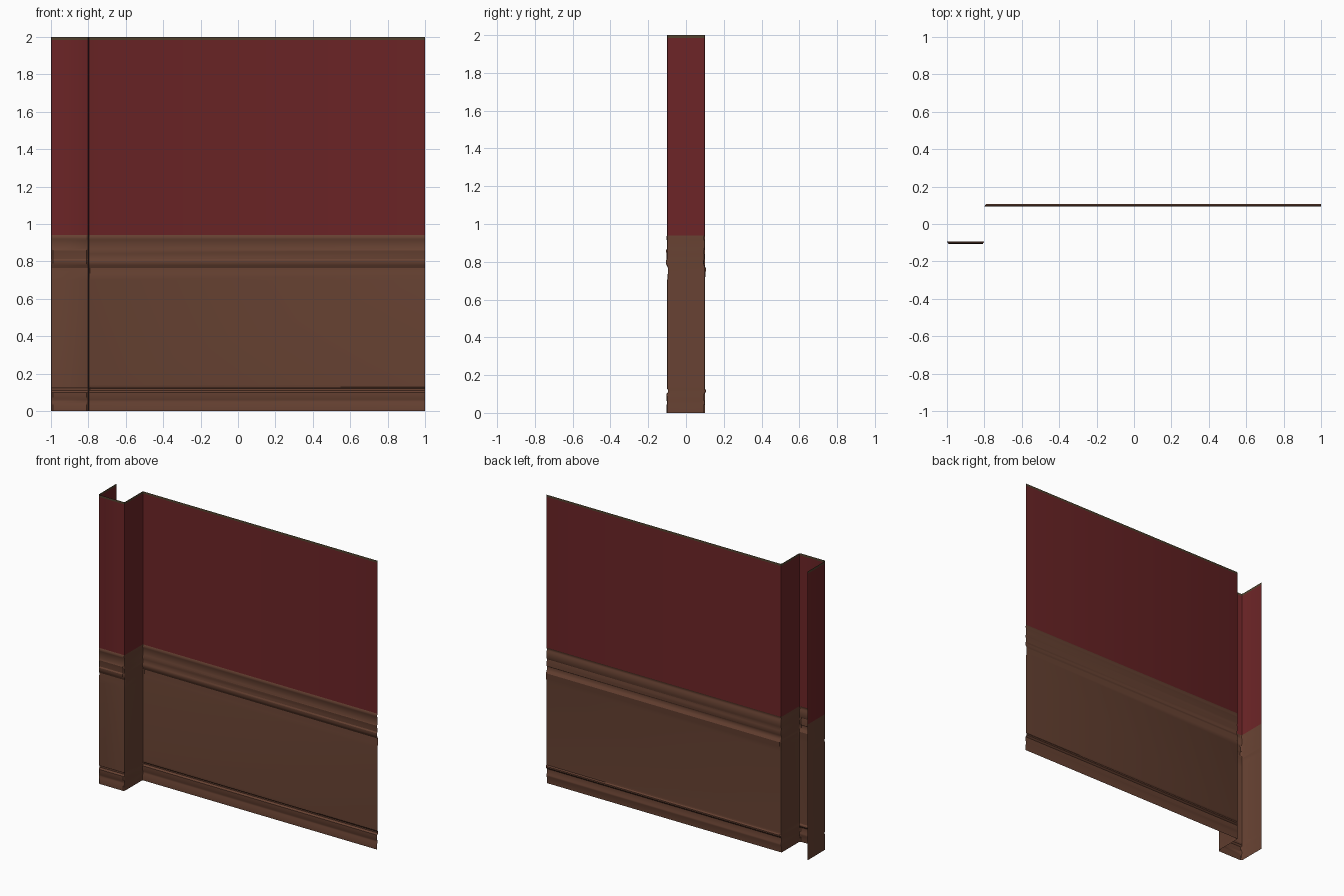
import bpy, bmesh

if "Cube" in bpy.data.objects:
    bpy.data.objects.remove(bpy.data.objects["Cube"])


def material(name, rgb):
    m = bpy.data.materials.new(name)
    m.diffuse_color = (*rgb, 1)
    m.use_nodes = True
    m.node_tree.nodes["Principled BSDF"].inputs["Base Color"].default_value = m.diffuse_color
    return m


red = material("dark red paint", (0.148, 0.0178, 0.0195))
wood = material("brown wood", (0.135, 0.054, 0.032))
trim = material("olive trim", (0.085, 0.052, 0.026))

# Plan of the folded sheet: x, y, and how strongly the moulding shows there
R = 0.01
PLAN = [
    (-1, 0.1, 0), (-1, -0.1 + R, 0), (-1 + 0.3 * R, -0.1 + 0.3 * R, 0.4),   # left return
    (-1 + R, -0.1, 1), (-0.8 - R, -0.1, 1),                                # pilaster front
    (-0.8 - 0.3 * R, -0.1 + 0.3 * R, 0.4), (-0.8, -0.1 + R, 0),            # outer corner
    (-0.8, 0.1 - R, 0), (-0.8 + 0.3 * R, 0.1 - 0.3 * R, 0.4),              # inner corner
    (-0.8 + R, 0.1, 1), (1, 0.1, 1),                                       # main wall
]


def sheet(name, profile, mat, front_trim=None):
    """Sweep a (height, projection) profile along the plan."""
    bm = bmesh.new()
    rows = [[bm.verts.new((x, y - d * w, z)) for x, y, w in PLAN] for z, d in profile]
    for lo, hi in zip(rows, rows[1:]):
        for i in range(len(PLAN) - 1):
            f = bm.faces.new((lo[i], lo[i + 1], hi[i + 1], hi[i]))
            f.normal_update()
            c = f.calc_center_median()
            if front_trim and c.z > front_trim and f.normal.y < -0.9:
                f.material_index = 1
    me = bpy.data.meshes.new(name)
    bm.to_mesh(me)
    bm.free()
    me.materials.append(mat)
    me.materials.append(trim)
    ob = bpy.data.objects.new(name, me)
    bpy.context.collection.objects.link(ob)
    bpy.ops.object.select_all(action='DESELECT')
    ob.select_set(True)
    bpy.context.view_layer.objects.active = ob
    bpy.ops.object.shade_smooth_by_angle(angle=0.5)
    return ob


# Skirting board with a groove near its top
sheet("skirting", [(0, 0.004), (0.04, 0.004), (0.05, 0.0), (0.06, 0.0), (0.068, 0.004),
                   (0.10, 0.004), (0.111, -0.006), (0.12, -0.006), (0.128, 0.0), (0.14, 0.0)], wood)

# Wooden panel with the cove below the rail
sheet("wainscot_panel", [(0.14, 0.0), (0.70, 0.0), (0.73, -0.003), (0.765, -0.006)], wood)

# Chair rail mouldings with a thin olive line on top
sheet("chair_rail", [(0.765, -0.006), (0.78, 0.002), (0.79, 0.007), (0.806, 0.007), (0.814, 0.002),
                     (0.84, 0.003), (0.858, 0.006), (0.87, 0.001), (0.912, 0.0), (0.92, 0.004),
                     (0.932, 0.004), (0.94, 0.0)], wood, 0.933)

# Painted upper wall and its top edge strip
sheet("upper_wall", [(0.94, 0), (1.985, 0)], red)
sheet("top_strip", [(1.985, 0), (2.0, 0)], trim)
